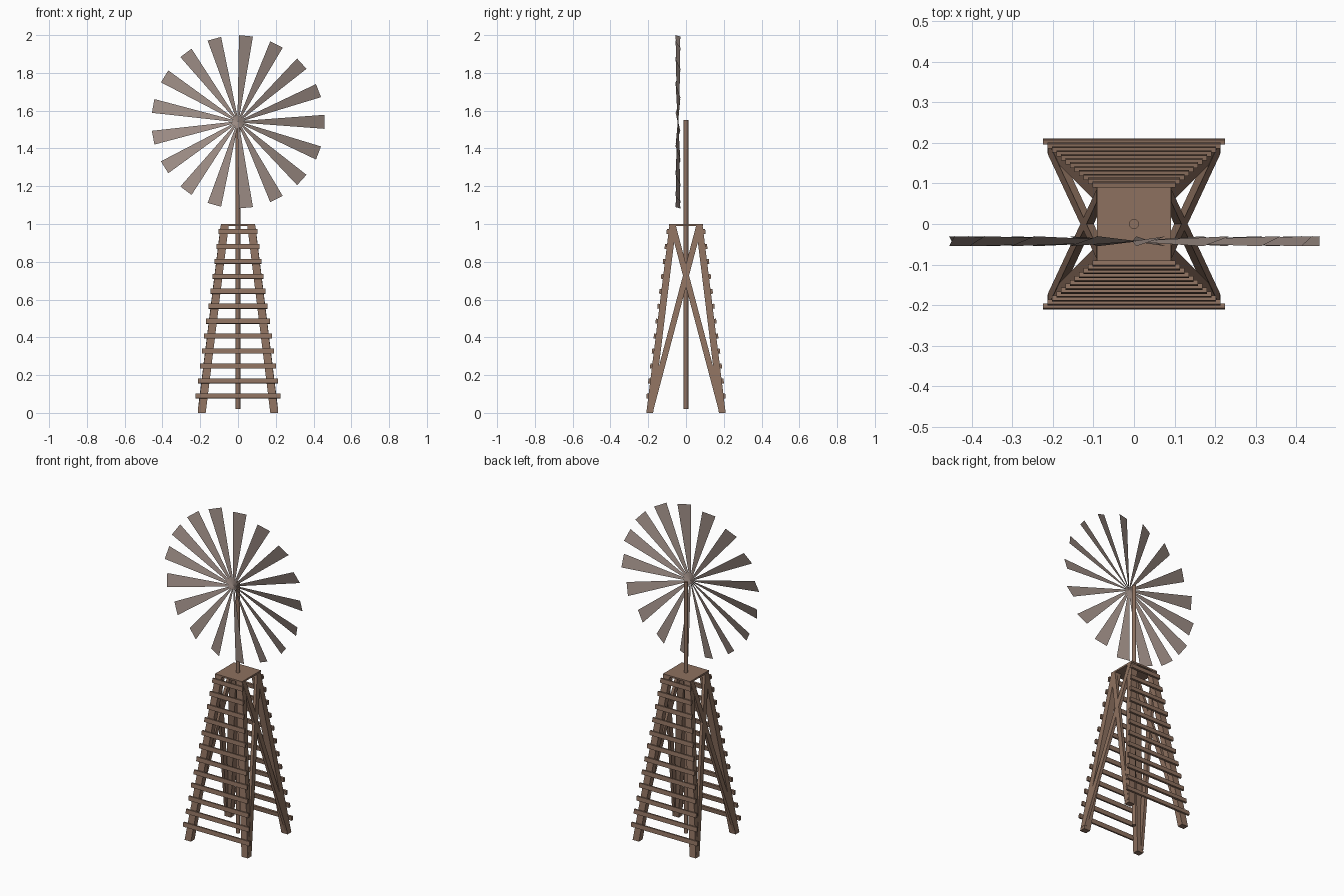
import bpy, bmesh, math
from mathutils import Vector, Matrix

cube = bpy.data.objects.get("Cube")
if cube:
    bpy.data.objects.remove(cube, do_unlink=True)


def material(name, color):
    mat = bpy.data.materials.new(name)
    mat.use_nodes = True
    mat.diffuse_color = color
    mat.node_tree.nodes["Principled BSDF"].inputs["Base Color"].default_value = color
    return mat


wood = material("brown wood", (0.27, 0.165, 0.115, 1))
metal = material("weathered grey", (0.33, 0.26, 0.23, 1))


def finish(name, bm, mat, recalc=True):
    if recalc:
        bmesh.ops.recalc_face_normals(bm, faces=bm.faces)
    mesh = bpy.data.meshes.new(name)
    bm.to_mesh(mesh)
    bm.free()
    mesh.materials.append(mat)
    obj = bpy.data.objects.new(name, mesh)
    bpy.context.collection.objects.link(obj)
    return obj


def beam(name, start, end, sx, sy):
    """Straight beam with level ends, sx by sy in section."""
    bm = bmesh.new()
    bmesh.ops.create_cube(bm, size=1)
    for v in bm.verts:
        base = Vector(end if v.co.z > 0 else start)
        v.co = base + Vector((v.co.x * sx, v.co.y * sy, 0))
    return finish(name, bm, wood)


def box(name, center, size, tilt=0):
    bm = bmesh.new()
    bmesh.ops.create_cube(bm, size=1)
    bm.transform(Matrix.Translation(center) @ Matrix.Rotation(tilt, 4, "X")
                 @ Matrix.Diagonal((*size, 1)))
    return finish(name, bm, wood)


FOOT, HEAD = 0.192, 0.07


def spread(z):
    return FOOT + (HEAD - FOOT) * z


# Four splayed legs
for sx, side in ((1, "left"), (-1, "right")):
    for sy, end in ((-1, "front"), (1, "back")):
        beam(f"{end}_{side}_leg", (sx * FOOT, sy * FOOT, 0),
             (sx * HEAD, sy * HEAD, 0.992), 0.042, 0.036)
        # Crossed side brace rising to the opposite leg
        beam(f"{end}_{side}_brace", (sx * 0.203, sy * 0.187, 0.02),
             (sx * 0.083, -sy * HEAD, 0.992), 0.018, 0.032)

# Horizontal slats on front and back
SLATS = 12
for sy, end in ((-1, "front"), (1, "back")):
    for i in range(SLATS):
        z = 0.09 + i * 0.87 / (SLATS - 1)
        width = 2 * (0.224 - 0.122 * i / (SLATS - 1))
        box(f"{end}_slat_{i + 1}", (0, sy * (spread(z) + 0.022), z),
            (width, 0.012, 0.026), sy * math.atan(FOOT - HEAD))

# Platform and central pole
box("platform", (0, 0, 0.995), (0.182, 0.182, 0.01))
bm = bmesh.new()
bmesh.ops.create_cone(bm, cap_ends=True, segments=12, radius1=0.012, radius2=0.012,
                      depth=1.53, matrix=Matrix.Translation((0, 0, 0.785)))
finish("pole", bm, wood)

# Wheel of pitched flat blades
BLADES, RADIUS, HALF = 17, 0.457, 0.037
bm = bmesh.new()
for i in range(BLADES):
    turn = Matrix.Translation((0, -0.0425, 1.541)) @ Matrix.Rotation(
        -math.tau * i / BLADES, 4, "Y")
    corners = [(0, -0.003), (RADIUS, -HALF), (RADIUS, HALF), (0, 0.003)]
    bm.faces.new([bm.verts.new(turn @ Vector((r, -w / 3, w))) for r, w in corners])
finish("wheel_blades", bm, metal, recalc=False)
